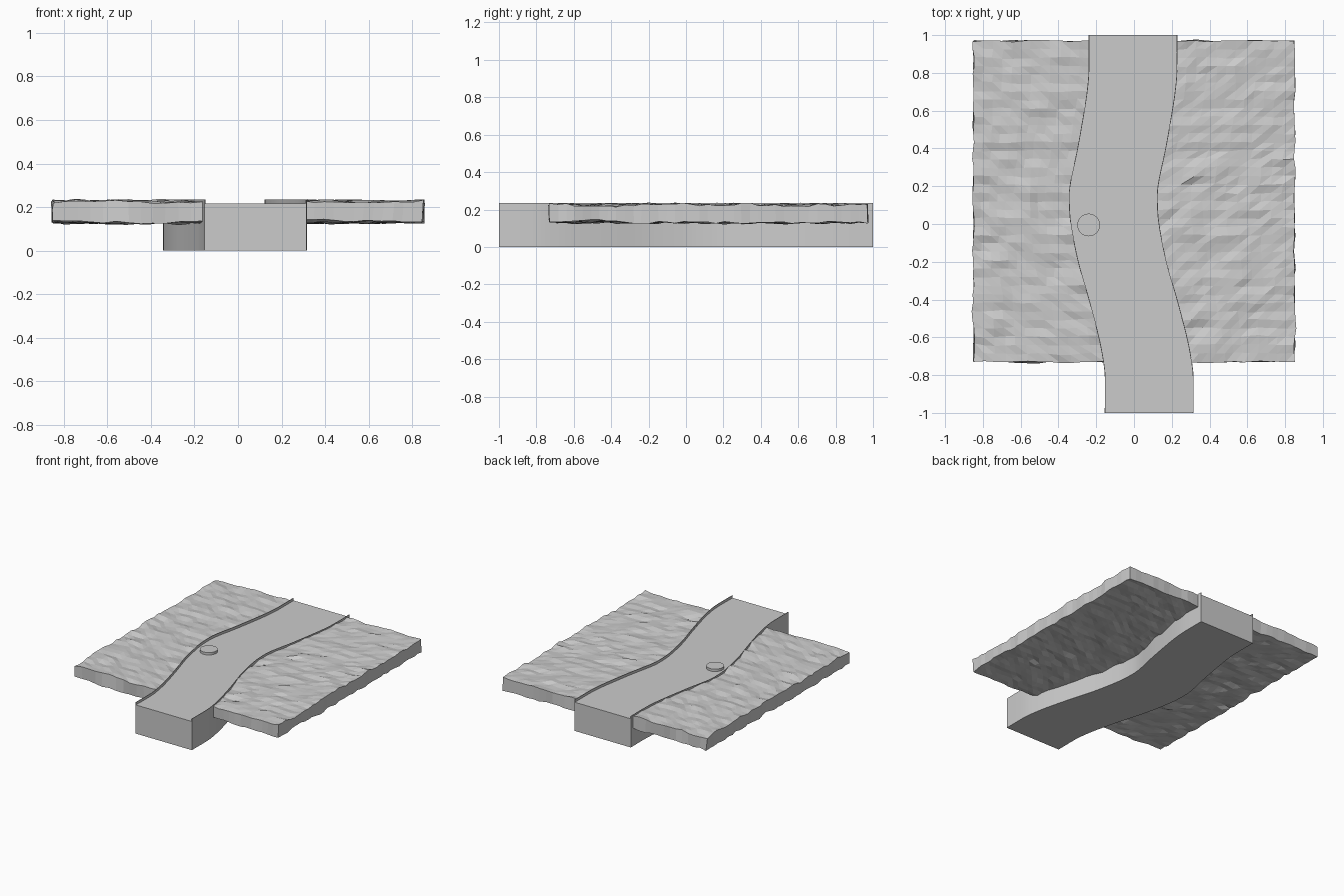
import bpy, bmesh, math
from mathutils import Vector, noise

if "Cube" in bpy.data.objects:
    bpy.data.objects.remove(bpy.data.objects["Cube"])

stone = bpy.data.materials.new("light grey")
stone.diffuse_color = (0.6, 0.6, 0.6, 1)
stone.use_nodes = True
stone.node_tree.nodes["Principled BSDF"].inputs["Base Color"].default_value = stone.diffuse_color

WIDTH = 0.47     # channel width along x
RIM = 0.235      # top of the channel walls
FLOOR = 0.216    # top of the channel bed
# left edge of the channel: (y, x)
EDGE = [(-1, -.155), (-.8, -.155), (-.7, -.168), (-.6, -.188), (-.4, -.24),
        (-.2, -.297), (0, -.336), (.1, -.344), (.2, -.341), (.4, -.3),
        (.6, -.265), (.7, -.25), (.8, -.241), (1, -.24)]


def edge_x(y):
    """Smooth (cubic Hermite) left edge of the channel at y."""
    y = max(-1, min(1, y))
    i = next(k for k in range(len(EDGE) - 1) if y <= EDGE[k + 1][0])

    def slope(k):
        if k in (0, len(EDGE) - 1):
            return 0
        return (EDGE[k + 1][1] - EDGE[k - 1][1]) / (EDGE[k + 1][0] - EDGE[k - 1][0])
    (y0, x0), (y1, x1) = EDGE[i], EDGE[i + 1]
    h = y1 - y0
    t = (y - y0) / h
    return ((2*t**3 - 3*t*t + 1) * x0 + (t**3 - 2*t*t + t) * h * slope(i)
            + (3*t*t - 2*t**3) * x1 + (t**3 - t*t) * h * slope(i + 1))


def finish(name, bm, smooth=False):
    bmesh.ops.recalc_face_normals(bm, faces=bm.faces)
    me = bpy.data.meshes.new(name)
    bm.to_mesh(me)
    bm.free()
    me.materials.append(stone)
    ob = bpy.data.objects.new(name, me)
    bpy.context.collection.objects.link(ob)
    if smooth:
        bpy.context.view_layer.objects.active = ob
        ob.select_set(True)
        bpy.ops.object.shade_smooth_by_angle(angle=math.radians(30))
        ob.select_set(False)
    return ob


# channel: U-shaped profile with thin walls swept along the winding edge
def build_channel():
    t = 0.004
    profile = [(0, 0), (WIDTH, 0), (WIDTH, RIM), (WIDTH - t, RIM),
               (WIDTH - t, FLOOR), (t, FLOOR), (t, RIM), (0, RIM)]
    bm = bmesh.new()
    rings = []
    for j in range(65):
        y = -1 + 2 * j / 64
        rings.append([bm.verts.new((edge_x(y) + px, y, pz)) for px, pz in profile])
    n = len(profile)
    for a, b in zip(rings, rings[1:]):
        for k in range(n):
            bm.faces.new((a[k], a[(k + 1) % n], b[(k + 1) % n], b[k]))
    bm.faces.new(rings[0])
    bm.faces.new(rings[-1])
    finish("winding_channel", bm, True)


# bank: rough slab between the channel edge and the outer border
def build_bank(name, side):
    nx, ny = (12, 38)
    y0, y1 = -0.73, 0.97

    def rough(p, amp):
        q = Vector((p.x * 7, p.y * 12, p.z * 20 + side * 9))
        return noise.noise_vector(q) * amp + noise.noise_vector(q * 2.3) * amp * 0.5

    bm = bmesh.new()
    layers = []
    for z in (0.132, 0.224):
        grid = []
        for j in range(ny + 1):
            y = y0 + (y1 - y0) * j / ny
            inner = edge_x(y) + 0.003 if side < 0 else edge_x(y) + WIDTH - 0.003
            row = []
            for i in range(nx + 1):
                u = i / nx
                p = Vector((inner + (side * 0.85 - inner) * u, y, z))
                d = rough(p, 0.016)
                d.x *= 0.7 * min(1, u * 4)     # stay tight against the channel
                d.y *= 0.6
                d.z = max(-0.018, min(0.014, d.z))
                row.append(bm.verts.new(p + d))
            grid.append(row)
        layers.append(grid)
    bottom, top = layers
    for g in layers:
        for j in range(ny):
            for i in range(nx):
                a, b, c, d = g[j][i], g[j][i+1], g[j+1][i+1], g[j+1][i]
                bm.faces.new((a, b, c))
                bm.faces.new((a, c, d))
    # side skirts
    loop = ([(0, i) for i in range(nx)] + [(j, nx) for j in range(ny)]
            + [(ny, i) for i in range(nx, 0, -1)] + [(j, 0) for j in range(ny, 0, -1)])
    for (j, i), (l, k) in zip(loop, loop[1:] + loop[:1]):
        bm.faces.new((bottom[j][i], bottom[l][k], top[l][k], top[j][i]))
    finish(name, bm)


# small round disc lying on the channel bed
def build_disc():
    bm = bmesh.new()
    bmesh.ops.create_cone(bm, cap_ends=True, segments=32, radius1=0.06,
                          radius2=0.06, depth=0.024)
    bmesh.ops.translate(bm, verts=bm.verts, vec=(-0.24, -0.005, RIM - 0.013))
    finish("round_disc", bm, True)


build_channel()
build_bank("left_bank", -1)
build_bank("right_bank", 1)
build_disc()
